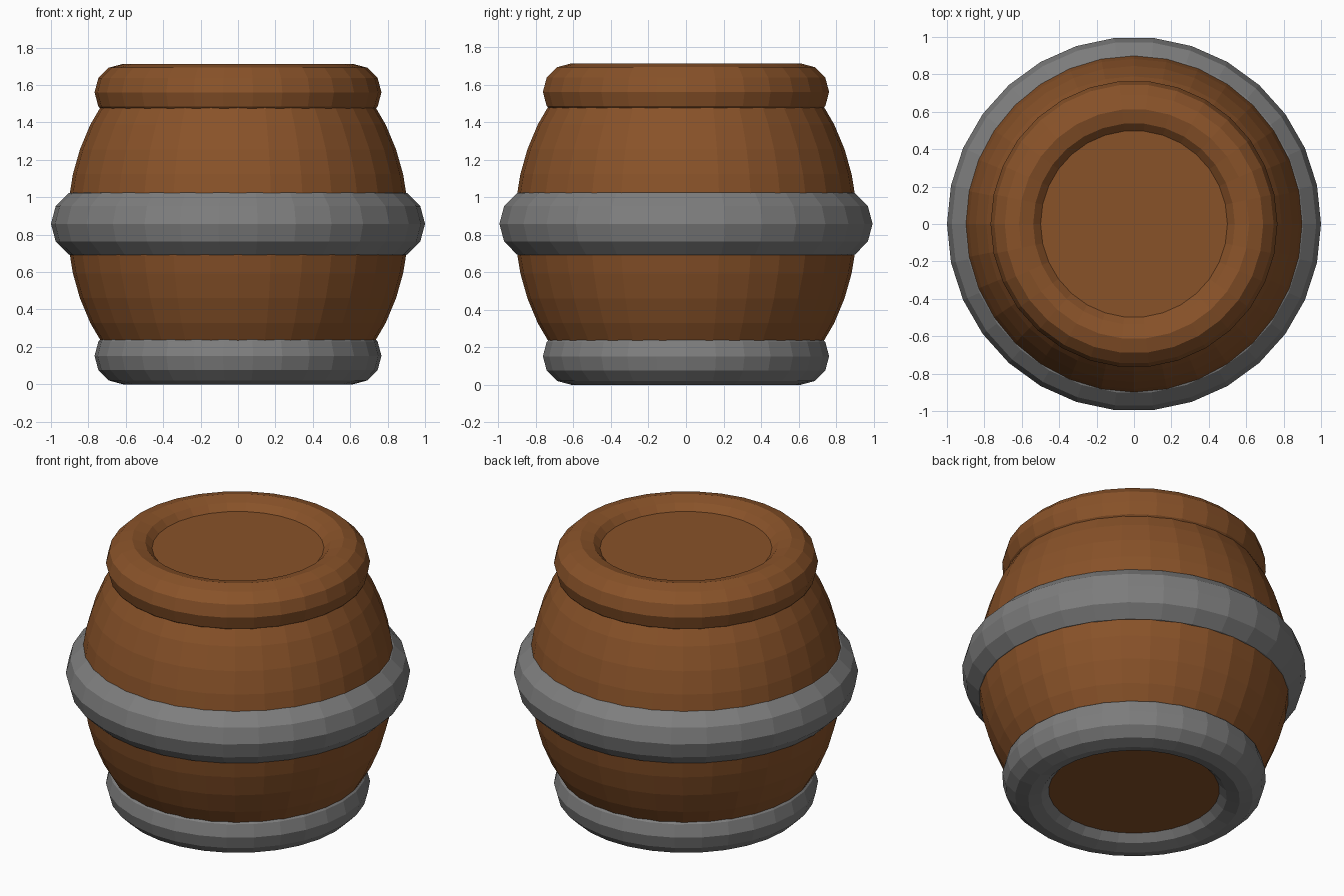
import bpy, bmesh
from math import sqrt, sin, cos, pi

if "Cube" in bpy.data.objects:
    bpy.data.objects.remove(bpy.data.objects["Cube"])

MID = 0.858  # mid height of the barrel


def material(name, rgb):
    m = bpy.data.materials.new(name)
    m.diffuse_color = (*rgb, 1)
    m.use_nodes = True
    m.node_tree.nodes["Principled BSDF"].inputs["Base Color"].default_value = m.diffuse_color
    return m


wood = material("wood", (0.25, 0.085, 0.022))
iron = material("iron", (0.21, 0.21, 0.21))


def lathe(name, profile, sides, mat, closed):
    """Revolve (radius, z) points; closed loops make rings, open ones get end caps."""
    bm = bmesh.new()
    rows = [[bm.verts.new((r * cos(2 * pi * i / sides), r * sin(2 * pi * i / sides), z))
             for i in range(sides)] for r, z in profile]
    pairs = list(zip(rows, rows[1:]))
    if closed:
        pairs.append((rows[-1], rows[0]))
    else:
        bm.faces.new(rows[0])
        bm.faces.new(rows[-1])
    for a, b in pairs:
        for i in range(sides):
            j = (i + 1) % sides
            bm.faces.new((a[i], a[j], b[j], b[i]))
    bmesh.ops.recalc_face_normals(bm, faces=bm.faces)
    mesh = bpy.data.meshes.new(name)
    bm.to_mesh(mesh)
    bm.free()
    mesh.materials.append(mat)
    obj = bpy.data.objects.new(name, mesh)
    bpy.context.collection.objects.link(obj)
    return obj


def ring(name, z, major, minor, mat):
    profile = [(major + minor * cos(pi * k / 6), z + minor * sin(pi * k / 6))
               for k in range(12)]
    return lathe(name, profile, 30, mat, True)


# Bulging barrel body with flat lids
half = 0.795
steps = 12
body = []
for k in range(steps + 1):
    dz = half * (2 * k / steps - 1)
    body.append((sqrt(0.831 - 0.738 * dz * dz), MID + dz))
lathe("barrel_body", body, 32, wood, False)

# Rim, belly hoop and foot hoop
ring("top_rim", 1.561, 0.615, 0.152, wood)
ring("middle_hoop", MID, 0.81, 0.19, iron)
ring("bottom_hoop", 0.152, 0.615, 0.152, iron)
